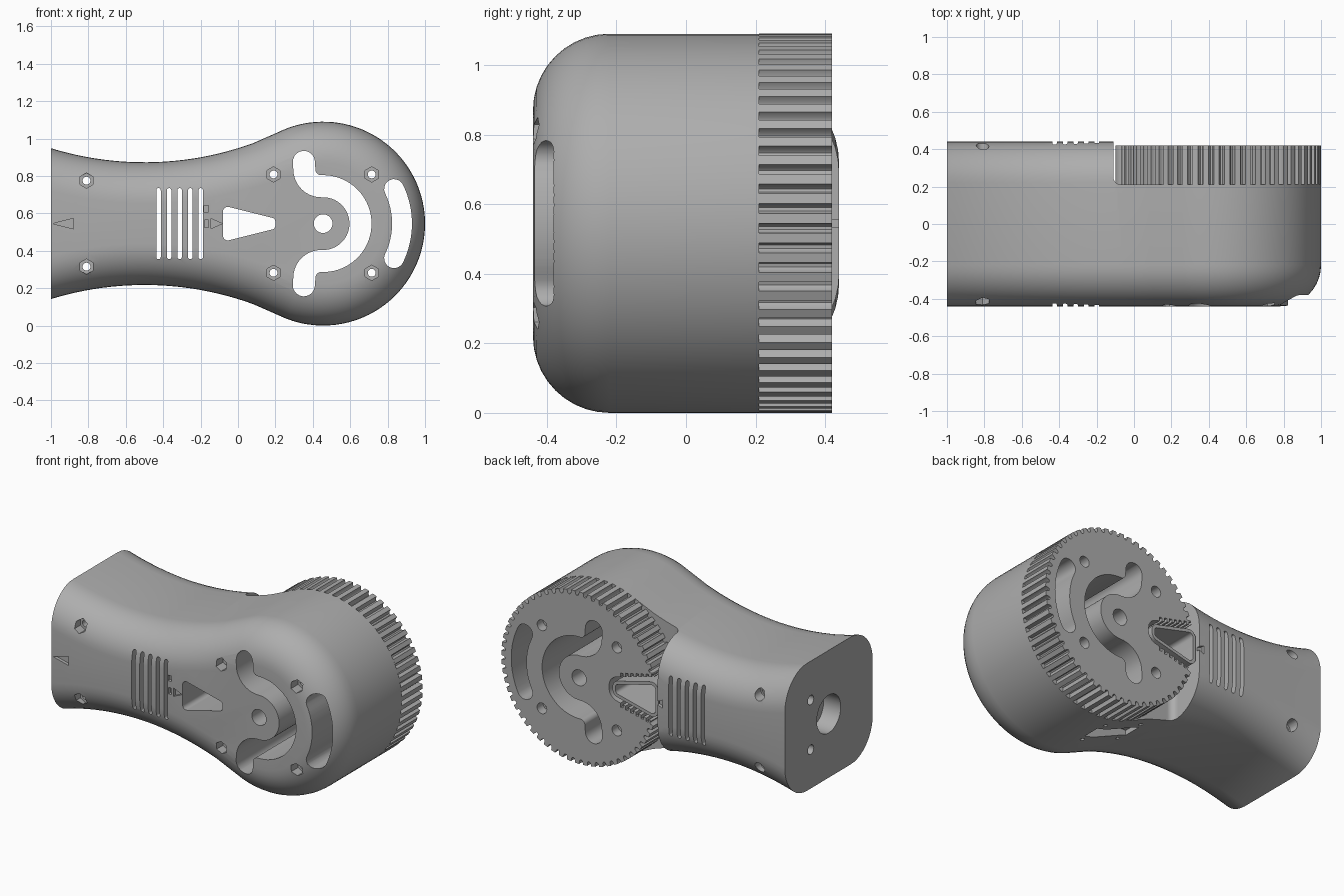
import bpy, bmesh
from math import sin, cos, pi, radians, tau
from mathutils import Vector
from mathutils.geometry import convex_hull_2d

if "Cube" in bpy.data.objects:
    bpy.data.objects.remove(bpy.data.objects["Cube"], do_unlink=True)

grey = bpy.data.materials.new("plain grey")
grey.use_nodes = True
COLOUR = (0.42, 0.42, 0.42, 1)
grey.diffuse_color = COLOUR
grey.node_tree.nodes["Principled BSDF"].inputs["Base Color"].default_value = COLOUR

MID = 0.545             # height of the centre line
HUB = Vector((0.455, MID))
R = 0.545               # head and pulley radius
HALF = 0.44             # half thickness of the body
STEP = 0.21             # where the pulley meets the head
BACK = 0.42             # rear face of the pulley


def place(p, t, axis):
    u, v = p
    return {"x": (t, u, v), "y": (u, t, v), "z": (u, v, t)}[axis]


def make(name, stacks):
    """Each stack is a list of matching rings, bridged and capped."""
    bm = bmesh.new()
    for rings in stacks:
        loops = [[bm.verts.new(c) for c in ring] for ring in rings]
        n = len(loops[0])
        for a, b in zip(loops, loops[1:]):
            for i in range(n):
                j = (i + 1) % n
                bm.faces.new((a[i], a[j], b[j], b[i]))
        bm.faces.new(loops[0])
        bm.faces.new(loops[-1])
    bmesh.ops.recalc_face_normals(bm, faces=bm.faces)
    mesh = bpy.data.meshes.new(name)
    bm.to_mesh(mesh)
    bm.free()
    mesh.materials.append(grey)
    ob = bpy.data.objects.new(name, mesh)
    bpy.context.collection.objects.link(ob)
    return ob


def prism(name, polys, t0, t1, axis="y"):
    return make(name, [[[place(p, t, axis) for p in poly] for t in (t0, t1)]
                       for poly in polys])


def arc(c, r, a0, a1, n):
    return [Vector((c[0] + r * cos(a), c[1] + r * sin(a)))
            for a in (radians(a0 + (a1 - a0) * i / n) for i in range(n + 1))]


def disc(c, r, n=24, turn=0):
    return arc(c, r, turn, turn + 360, n)[:-1]


def rect(x, z, w, h):
    return [(x - w / 2, z - h / 2), (x + w / 2, z - h / 2),
            (x + w / 2, z + h / 2), (x - w / 2, z + h / 2)]


def hull(circles, grow=0.0):
    pts = [p for c, r in circles for p in disc(c, r + grow, 20)]
    return [pts[i] for i in convex_hull_2d(pts)]


def normals(path):
    out = []
    for i in range(len(path)):
        d = path[min(i + 1, len(path) - 1)] - path[max(i - 1, 0)]
        out.append(Vector((d.y, -d.x)).normalized())
    return out


def stroke(path, w):
    """Round-ended band of half width w along a path."""
    ns = normals(path)
    right = [p + n * w for p, n in zip(path, ns)]
    left = [p - n * w for p, n in zip(path, ns)]

    def cap(p, n):
        t = Vector((-n.y, n.x))
        return [p + n * w * cos(a) + t * w * sin(a)
                for a in (pi * k / 10 for k in range(1, 10))]
    return right + cap(path[-1], ns[-1]) + left[::-1] + cap(path[0], -ns[0])


def flip(p):
    return Vector((p[0], 2 * MID - p[1]))


def cut(ob, *cutters):
    bpy.context.view_layer.objects.active = ob
    for c in cutters:
        mod = ob.modifiers.new("cut", "BOOLEAN")
        mod.operation = "DIFFERENCE"
        mod.solver = "EXACT"
        mod.object = c
        bpy.ops.object.modifier_apply(modifier=mod.name)


# Outline of handle and head, running from the lower left round to the upper left
WAIST = 1.7
head = arc(HUB, R, -111, 111, 56)
waist = arc((-0.5, MID + 0.328 + WAIST), WAIST, 290, 235, 34)
outline = [flip(p) for p in reversed(waist)] + head + waist
out_n = normals(outline)

# Body: layered outline with rounded front and rear rims
FILLET = 0.22
rim = [radians(90 * i / 10) for i in range(11)]
layers = [(FILLET * (1 - sin(a)), -HALF + FILLET * (1 - cos(a))) for a in rim]
layers += [(inset, -y) for inset, y in reversed(layers)]
body = make("body", [[[place(p - n * inset, y, "y") for p, n in zip(outline, out_n)]
                      for inset, y in layers]])

# Openings that pass through everything
turn = arc(HUB + 0.29 * Vector((cos(radians(92)), sin(radians(92)))), 0.09, 180, 272, 10)
upper = [Vector((0.352, 0.875))] + turn
bean = [flip(p) for p in upper] + arc(HUB, 0.2, -92, 92, 36)[1:-1] + upper[::-1]
wedge = [((-0.055, MID + s * 0.065), 0.025) for s in (1, -1)] + \
        [((0.178, MID + s * 0.01), 0.022) for s in (1, -1)]
bolts = [(x, MID + s * h) for x, h in ((-0.81, 0.23), (0.19, 0.263), (0.715, 0.263))
         for s in (1, -1)]
slots = [stroke([Vector((-0.425 + 0.0565 * i, MID - 0.178)),
                 Vector((-0.425 + 0.0565 * i, MID + 0.178))], 0.012) for i in range(5)]
openings = prism("cut_openings", [stroke(bean, 0.059),
                                  stroke(arc(HUB, 0.422, -26, 26, 16), 0.053),
                                  disc(HUB, 0.05, 32), hull(wedge)] + slots
                 + [disc(b, 0.021) for b in bolts], -0.6, 0.6)

# Nut pockets at the front, bolt recesses at the rear
nuts = prism("cut_nuts", [disc(b, 0.041, 6, 30) for b in bolts], -0.6, -0.37)
recess = prism("cut_recess", [disc(b, 0.034) for b in bolts], 0.36, 0.6)

# Handle end, pulley step and the sockets in the end face
end = prism("cut_end", [rect(-1.5, MID, 1.0, 3)], -1, 1)
corner = arc((-0.07, STEP + 0.04), 0.04, 180, 270, 8)
step = prism("cut_step", [[(-0.11, 1)] + corner + [(2, STEP), (2, 1)]], -1, 2, "z")
socket = prism("cut_socket", [disc((0, MID), 0.12, 32)]
               + [disc((0.18, MID + s * 0.157), 0.03) for s in (1, -1)], -1.5, -0.88, "x")
shaft = prism("cut_shaft", [disc((0, MID), 0.05)], -1.2, -0.6, "x")

# Engraved marks and arrows, front and rear
arrow = [(-0.145, MID - 0.027), (-0.085, MID), (-0.145, MID + 0.027)]
tail = [(-0.99, MID), (-0.88, MID - 0.028), (-0.88, MID + 0.028)]
marks = prism("cut_marks", [arrow, tail, rect(-0.168, MID, 0.022, 0.04),
                            rect(-0.17, MID + 0.08, 0.024, 0.035)], -0.6, -HALF + 0.02)
rear_marks = prism("cut_rear_marks", [arrow], HALF - 0.02, 0.6)

# Port under the head, with its screw holes
port = prism("cut_port", [rect(0.19, 0.03, 0.3, 0.11)]
             + [disc((0.19 + sx * 0.13, 0.03 + sy * 0.1), 0.013, 12)
                for sx in (1, -1) for sy in (1, -1)], -0.2, 0.16, "z")

body_cuts = [end, step, openings, nuts, recess, socket, shaft, marks, rear_marks, port]
cut(body, *body_cuts)

# Toothed pulley with rounded-off grooves
TEETH = 60
profile = []
for i in range(TEETH):
    for f, r in ((0.0, R), (0.5, R), (0.56, R - 0.02), (0.66, R - 0.027),
                 (0.84, R - 0.027), (0.94, R - 0.02)):
        a = tau * (i + f) / TEETH
        profile.append(HUB + r * Vector((cos(a), sin(a))))
pulley = prism("toothed_pulley", [profile], STEP, BACK)

# Notch in the pulley for the belt ends, with ribbed sides
notch_shape = wedge + [((-0.25, MID + s * 0.12), 0.025) for s in (1, -1)]
notch = prism("cut_notch", [hull(notch_shape, 0.045)], 0, 0.6)
ribs = []
for s in (1, -1):
    for i in range(7):
        x = -0.06 + 0.036 * i
        ribs.append(rect(x, MID + s * (0.133 - (x + 0.055) * 0.235), 0.018, 0.05))
rib_cut = prism("cut_ribs", ribs, 0, 0.6)
cut(pulley, openings, recess, notch, rib_cut)

# Wedge-shaped sleeve standing in the notch
sleeve = prism("wedge_sleeve", [hull(wedge, 0.02)], STEP, BACK)
cut(sleeve, openings)

# Remove the cutters and shade the parts
for c in body_cuts + [notch, rib_cut]:
    bpy.data.objects.remove(c, do_unlink=True)
bpy.ops.object.select_all(action="DESELECT")
for ob in (body, pulley, sleeve):
    ob.select_set(True)
bpy.context.view_layer.objects.active = body
bpy.ops.object.shade_smooth_by_angle(angle=radians(28))
